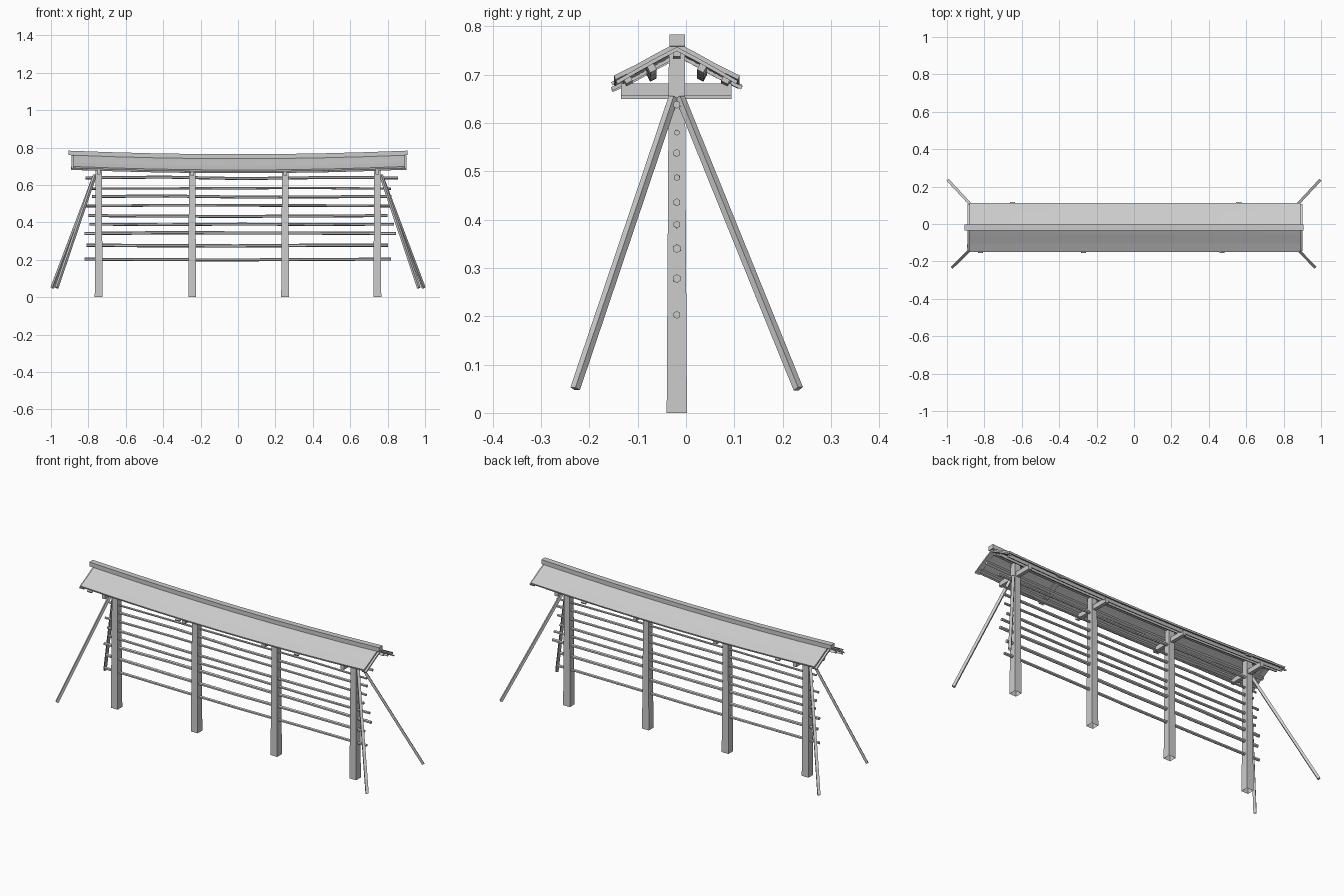
import bpy, bmesh, math, random
from mathutils import Vector

if "Cube" in bpy.data.objects:
    bpy.data.objects.remove(bpy.data.objects["Cube"])

random.seed(4)
YC = -0.019          # ridge line of the rack
XS = [-1, -0.75, -0.5, -0.25, 0, 0.25, 0.5, 0.75, 1]


def sag(x):
    return -0.019 * (1 - min(1, (x / 0.9) ** 2))


def finish(name, bm):
    bmesh.ops.recalc_face_normals(bm, faces=bm.faces)
    me = bpy.data.meshes.new(name)
    bm.to_mesh(me)
    bm.free()
    ob = bpy.data.objects.new(name, me)
    bpy.context.collection.objects.link(ob)
    return ob


def loft(name, rings, cap_start=True):
    """Skin a list of closed rings and cap the ends."""
    bm = bmesh.new()
    vs = [[bm.verts.new(p) for p in r] for r in rings]
    n = len(rings[0])
    for a, b in zip(vs, vs[1:]):
        for i in range(n):
            bm.faces.new((a[i], a[(i + 1) % n], b[(i + 1) % n], b[i]))
    if cap_start:
        bm.faces.new(vs[0])
    bm.faces.new(vs[-1])
    return finish(name, bm)


def rect(w, h):
    return [(-w / 2, -h / 2), (w / 2, -h / 2), (w / 2, h / 2), (-w / 2, h / 2)]


def beam(name, pts, section):
    """Sweep a 2D section along a nearly straight path."""
    pts = [Vector(p) for p in pts]
    d = (pts[-1] - pts[0]).normalized()
    side = d.cross(Vector((0, 0, 1))).normalized()
    up = side.cross(d)
    return loft(name, [[p + side * a + up * b for a, b in section] for p in pts])


# Tapered posts with open feet, each carrying a cross beam
for x in (-0.745, -0.245, 0.252, 0.745):
    top = 0.757 + sag(x)
    loft("post", [[(x + a, YC + b, z) for a, b in rect(w, w)]
                  for z, w in ((0, 0.042), (top, 0.033))], cap_start=False)
    z = 0.672 + sag(x) * 0.5
    beam("cross_beam", [(x, -0.135, z), (x, 0.094, z)], rect(0.02, 0.026))

# Hexagonal hanging rails, slightly crooked
rails = [(0.203, -0.82, 0.818, 0.008), (0.278, -0.81, 0.803, 0.009),
         (0.34, -0.82, 0.845, 0.009), (0.39, -0.795, 0.835, 0.0075),
         (0.436, -0.8, 0.8, 0.008), (0.487, -0.815, 0.815, 0.007),
         (0.538, -0.78, 0.82, 0.008), (0.58, -0.8, 0.818, 0.006),
         (0.638, -0.815, 0.855, 0.008)]
for z, x0, x1, r in rails:
    hexa = [(r * math.cos(i * math.pi / 3 + 0.5), r * math.sin(i * math.pi / 3 + 0.5))
            for i in range(6)]
    path = []
    for i in range(5):
        wob = random.uniform(-0.005, 0.005) if 0 < i < 4 else 0
        path.append((x0 + (x1 - x0) * i / 4, YC + wob * 0.5, z + wob))
    beam("hanging_rail", path, hexa)

# Splayed corner braces
for x, y in ((-0.993, 0.236), (-0.97, -0.233), (0.967, -0.233), (0.993, 0.236)):
    s = math.copysign(1, x)
    t = math.copysign(1, y)
    beam("corner_brace", [(s * 0.765, YC + t * 0.007, 0.653), (x, y * 0.985, 0.05)],
         rect(0.015, 0.014))

# Sagging roof: flared profile swept along the ridge on both slopes
PROFILE = [(0, 0.767), (0.04, 0.746), (0.085, 0.721), (0.13, 0.699)]
for name, s in (("roof_front", -1), ("roof_back", 1)):
    ring = PROFILE + [(y - 0.003, z - 0.009) for y, z in PROFILE[::-1]]
    loft(name, [[(0.006 + 0.885 * k, YC + s * y, z + sag(0.89 * k)) for y, z in ring]
                for k in XS])

# Purlins and ridge pole below the roof
for dy, z in ((-0.102, 0.692), (-0.052, 0.715), (0, 0.747), (0.052, 0.715), (0.102, 0.692)):
    e = random.uniform(0.875, 0.9)
    tilt = 0 if dy == 0 else math.copysign(0.48, dy)
    c, q = math.cos(tilt), math.sin(tilt)
    sec = [(a * c - b * q, a * q + b * c) for a, b in rect(0.015, 0.016)]
    beam("purlin", [(e * k, YC + dy, z + sag(e * k)) for k in XS], sec)

# Ridge cap beam
beam("ridge_cap", [(0.905 * k, YC + 0.001, 0.771 + sag(0.905 * k)) for k in XS],
     rect(0.032, 0.024))

# Loose boards peeking out at the eaves and the gable ends
for x, s in ((-0.82, -1), (-0.27, -1), (0.47, -1), (-0.65, 1), (0.56, 1),
             (-0.876, 1), (-0.876, -1), (0.888, 1), (0.888, -1)):
    end = 0.136 if abs(x) < 0.85 else 0.126
    ring = [(y, z - 0.009) for y, z in PROFILE[:-1]] + [(end, 0.688)]
    ring += [(y - 0.003, z - 0.007) for y, z in ring[::-1]]
    loft("loose_board", [[(x + w, YC + s * y, z + sag(x)) for y, z in ring]
                         for w in (-0.014, 0.014)])
